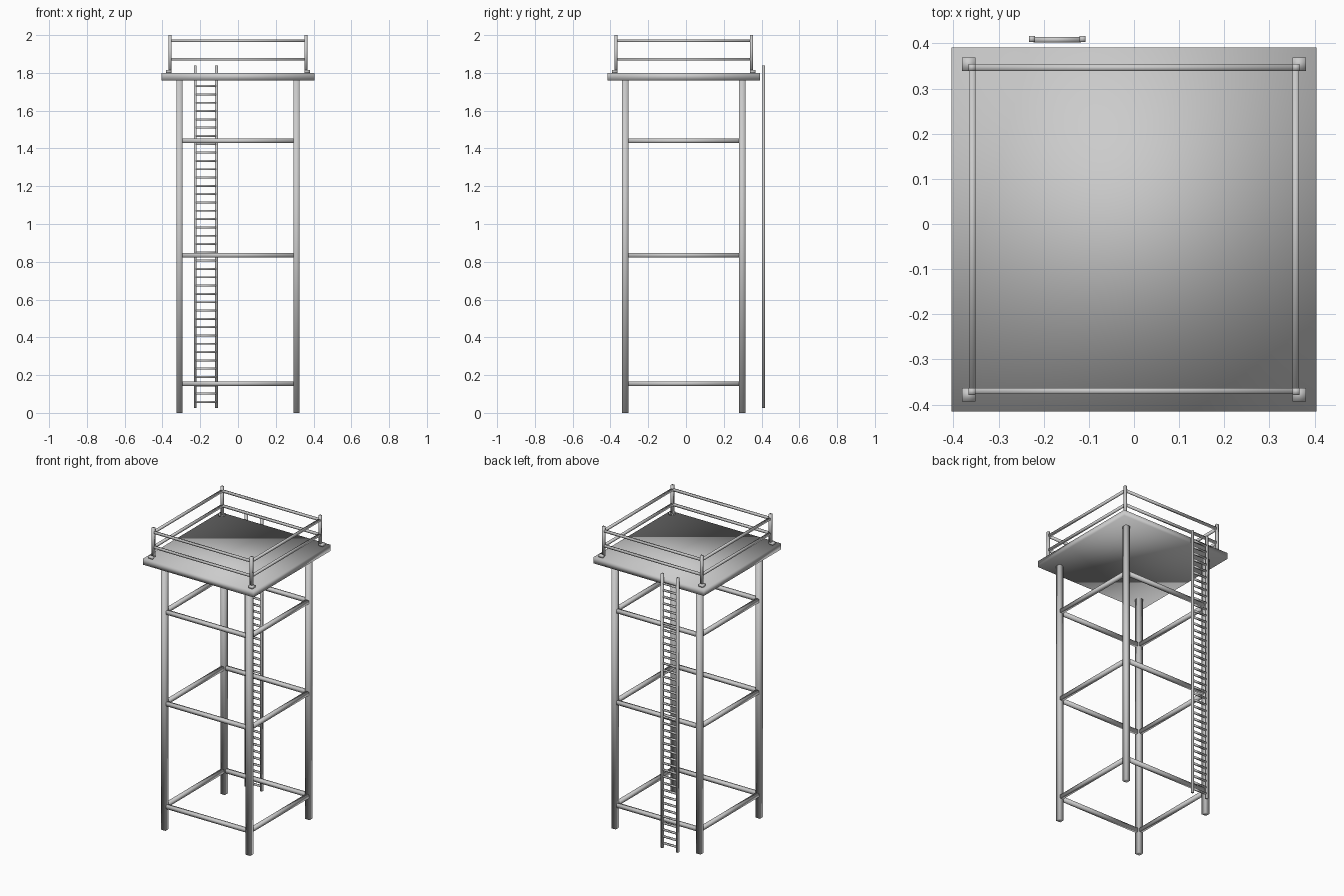
import bpy

if "Cube" in bpy.data.objects:
    bpy.data.objects.remove(bpy.data.objects["Cube"])

YC = -0.012          # tower centre in y (the ladder sits behind it)


def add_boxes(name, boxes):
    """One object made of smooth-shaded boxes, each (x0, x1, y0, y1, z0, z1)."""
    verts, faces = [], []
    for x0, x1, y0, y1, z0, z1 in boxes:
        n = len(verts)
        verts += [(x, y, z) for z in (z0, z1)
                  for x, y in ((x0, y0), (x1, y0), (x1, y1), (x0, y1))]
        faces += [[n + 3, n + 2, n + 1, n], [n + 4, n + 5, n + 6, n + 7]]
        for i in range(4):
            j = (i + 1) % 4
            faces.append([n + i, n + j, n + 4 + j, n + 4 + i])
    mesh = bpy.data.meshes.new(name)
    mesh.from_pydata(verts, [], faces)
    mesh.polygons.foreach_set("use_smooth", [True] * len(faces))
    obj = bpy.data.objects.new(name, mesh)
    bpy.context.collection.objects.link(obj)
    return obj


def box(cx, cy, z0, z1, hx, hy):
    return (cx - hx, cx + hx, cy - hy, cy + hy, z0, z1)


def corners(d):
    return [(sx * d, YC + sy * d) for sx in (-1, 1) for sy in (-1, 1)]


def ring(z, d, length, r):
    """Four horizontal bars around the tower at height z."""
    bars = []
    for s in (-1, 1):
        bars.append(box(0, YC + s * d, z - r, z + r, length, r))
        bars.append(box(s * d, YC, z - r, z + r, r, length))
    return bars


# Platform deck
add_boxes("platform", [box(0, YC, 1.76, 1.80, 0.404, 0.403)])

# Legs and the braces between them
add_boxes("legs", [box(x, y, 0, 1.765, 0.0165, 0.0165) for x, y in corners(0.31)])
for i, z in enumerate((0.155, 0.835, 1.44)):
    add_boxes(f"brace_ring_{i}", ring(z, 0.31, 0.298, 0.0115))

# Guard rail: foot plates, posts and two rails
add_boxes("post_feet", [box(x, y, 1.80, 1.815, 0.015, 0.015) for x, y in corners(0.366)])
add_boxes("rail_posts", [box(x, y, 1.80, 2.0, 0.008, 0.008) for x, y in corners(0.359)])
for name, z in (("lower_rail", 1.872), ("upper_rail", 1.97)):
    add_boxes(name, ring(z, 0.358, 0.355, 0.007))

# Ladder at the back
LX, LY = -0.17, 0.41
add_boxes("ladder_sides", [box(LX + s * 0.056, LY, 0.026, 1.84, 0.007, 0.007)
                           for s in (-1, 1)])
add_boxes("ladder_rungs", [box(LX, LY - 0.002, 0.053 + i * 0.044, 0.063 + i * 0.044,
                               0.053, 0.006) for i in range(40)])
